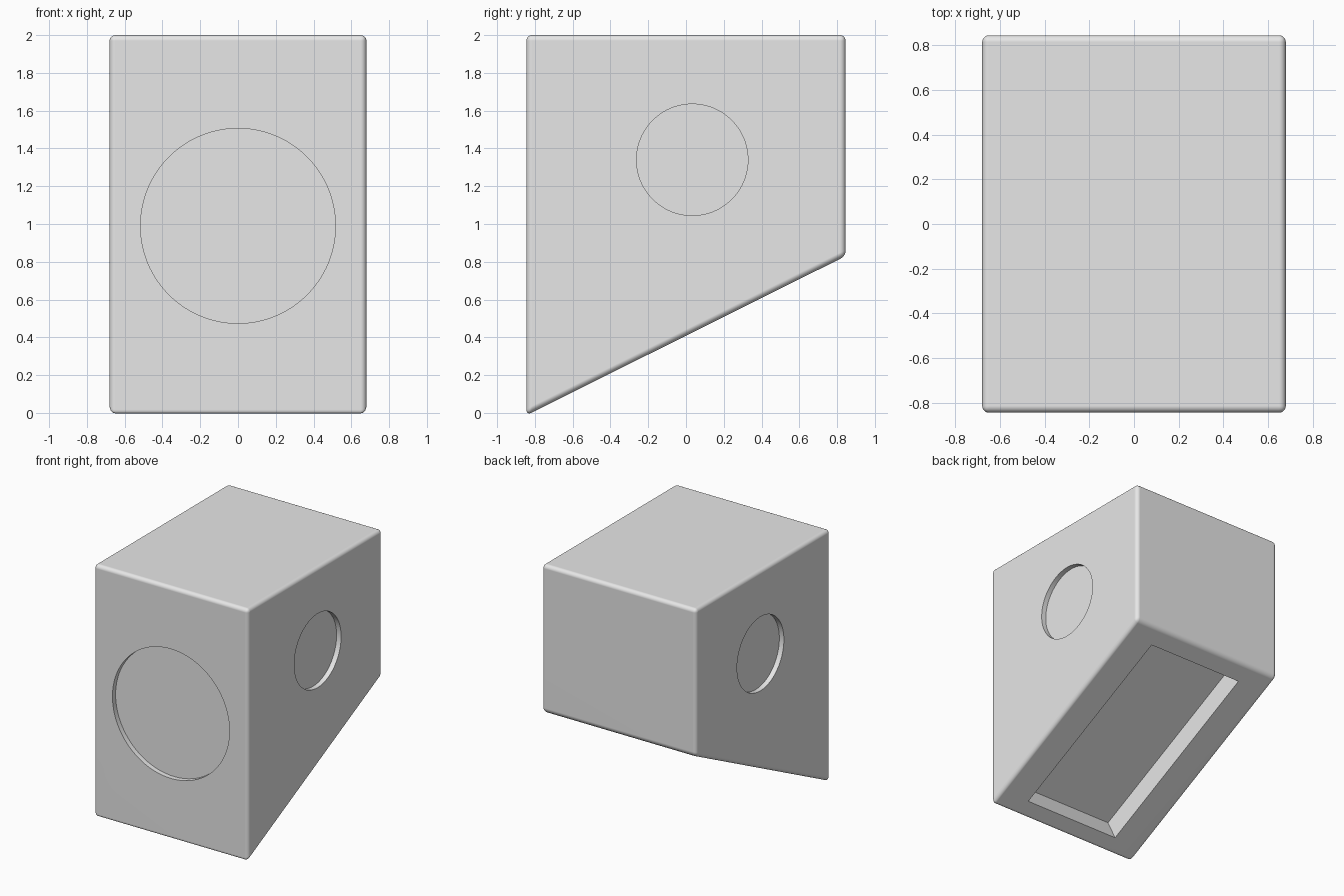
import bpy, bmesh, math
from mathutils import Matrix, Vector

if "Cube" in bpy.data.objects:
    bpy.data.objects.remove(bpy.data.objects["Cube"])

HW, HD, TOP = 0.68, 0.845, 2.0        # half width, half depth, height
Z_FRONT, Z_BACK = -0.0125, 0.83       # sharp corners of the sloped underside
SLOPE = math.atan2(Z_BACK - Z_FRONT, 2 * HD)

grey = bpy.data.materials.new("plain grey")
grey.diffuse_color = (0.8, 0.8, 0.8, 1)
grey.use_nodes = True
grey.node_tree.nodes["Principled BSDF"].inputs["Base Color"].default_value = grey.diffuse_color


def make_object(name, bm):
    bmesh.ops.recalc_face_normals(bm, faces=bm.faces)
    mesh = bpy.data.meshes.new(name)
    bm.to_mesh(mesh)
    bm.free()
    mesh.materials.append(grey)
    ob = bpy.data.objects.new(name, mesh)
    bpy.context.collection.objects.link(ob)
    return ob


def disc_cutter(name, centre, radius, depth, rotation):
    bm = bmesh.new()
    bmesh.ops.create_cone(bm, cap_ends=True, segments=96, radius1=radius,
                          radius2=radius, depth=2 * depth,
                          matrix=Matrix.Translation(centre) @ rotation)
    return make_object(name, bm)


# Cabinet: side profile extruded across the width, all edges rounded
bm = bmesh.new()
profile = [(-HD, Z_FRONT), (HD, Z_BACK), (HD, TOP), (-HD, TOP)]
side = bm.faces.new([bm.verts.new((-HW, y, z)) for y, z in profile])
ext = bmesh.ops.extrude_face_region(bm, geom=[side])
bmesh.ops.translate(bm, vec=(2 * HW, 0, 0),
                    verts=[v for v in ext["geom"] if isinstance(v, bmesh.types.BMVert)])
bmesh.ops.recalc_face_normals(bm, faces=bm.faces)
bmesh.ops.bevel(bm, geom=bm.edges[:], offset=0.03, offset_type='OFFSET',
                segments=5, profile=0.5, affect='EDGES')
cabinet = make_object("cabinet", bm)

# Round recesses: one large in front, one smaller on each side
cutters = [disc_cutter("front_recess", (0, -HD, 0.99), 0.516, 0.04,
                       Matrix.Rotation(math.pi / 2, 4, 'X'))]
for s in (-1, 1):
    cutters.append(disc_cutter("side_recess", (s * HW, 0.033, 1.34), 0.295, 0.04,
                               Matrix.Rotation(math.pi / 2, 4, 'Y')))

# Deep rectangular recess square to the sloped underside
bm = bmesh.new()
mid = Vector((0, -0.007, (Z_FRONT + Z_BACK) / 2 - 0.007 * math.tan(SLOPE)))
bmesh.ops.create_cube(bm, size=1, matrix=Matrix.Translation(mid)
                      @ Matrix.Rotation(SLOPE, 4, 'X')
                      @ Matrix.Diagonal((0.845, 1.60, 0.37, 1)))
cutters.append(make_object("underside_recess", bm))

bpy.context.view_layer.objects.active = cabinet
cabinet.select_set(True)
for cutter in cutters:
    cutter.hide_render = True
    mod = cabinet.modifiers.new("cut", 'BOOLEAN')
    mod.operation, mod.solver, mod.object = 'DIFFERENCE', 'EXACT', cutter
    bpy.ops.object.modifier_apply(modifier=mod.name)
    bpy.data.objects.remove(cutter)

# Smooth rounded edges, flat panels
bpy.ops.object.shade_smooth_by_angle(angle=math.radians(30))
weighted = cabinet.modifiers.new("flat panels", 'WEIGHTED_NORMAL')
weighted.keep_sharp = True
